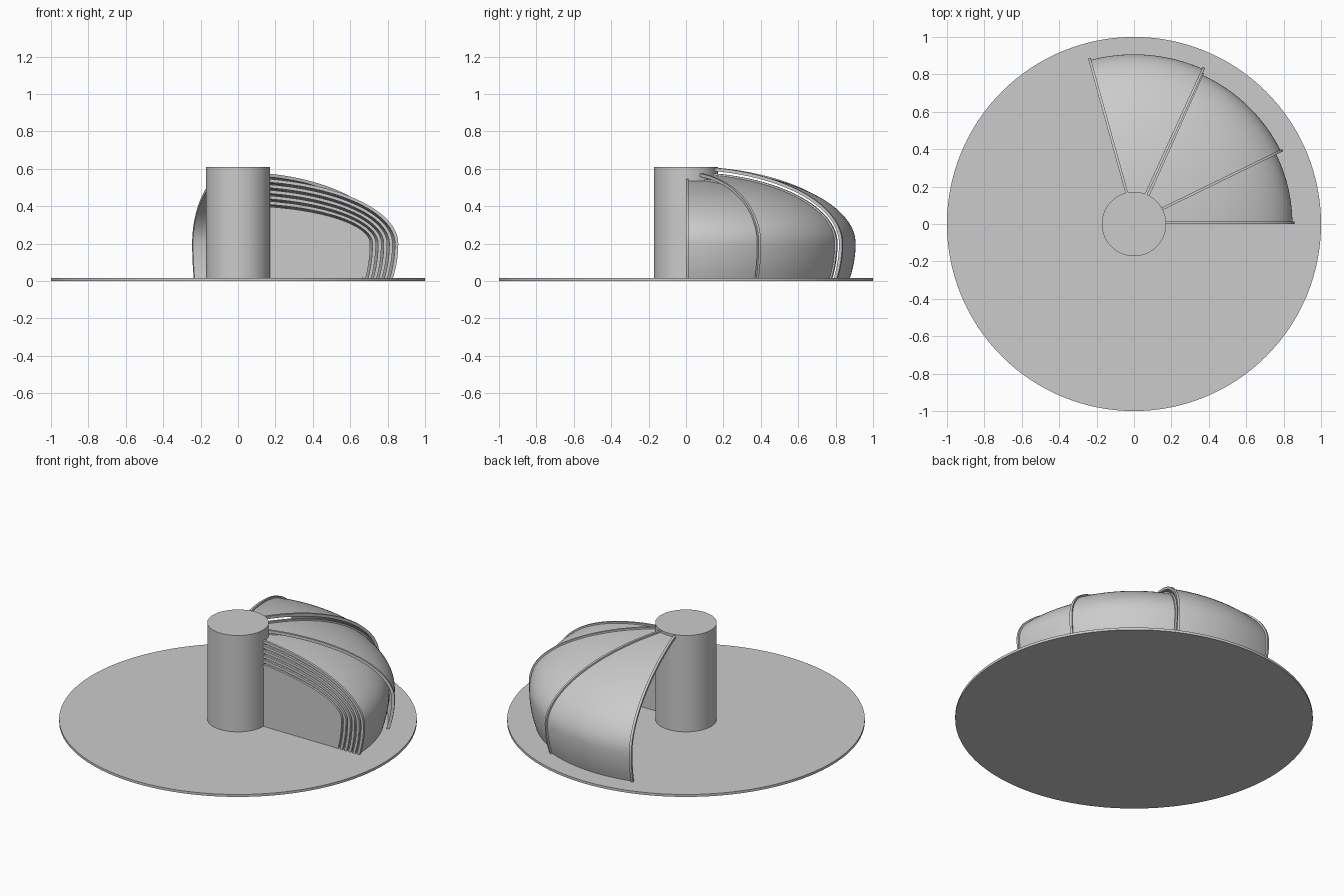
import bpy, bmesh
from math import sin, cos, pi, radians, sqrt, asin
from mathutils import Matrix

if "Cube" in bpy.data.objects:
    bpy.data.objects.remove(bpy.data.objects["Cube"])

FLOOR, POST_R, MID = 0.015, 0.172, 0.2
SPAN = 40


def arc(i, off=0.0, n=28):
    """Outline (r, z) of panel number i from floor to post, offset outward by off."""
    R, H = 0.907 - 0.03 * i + off, 0.402 - 0.03 * i + off
    pts = []
    for k in range(7):
        z = FLOOR + (MID - FLOOR) * k / 7
        pts.append((R * sqrt(1 - ((z - MID) / 0.72) ** 2), z))
    end = asin(0.165 / R)
    for k in range(n + 1):
        t = pi / 2 + (end - pi / 2) * k / n
        pts.append((R * sin(t), MID + H * cos(t)))
    return pts


def loft(bm, rings):
    """Skin a list of closed rings and cap both ends."""
    rings = [[bm.verts.new(p) for p in ring] for ring in rings]
    m = len(rings[0])
    for a, b in zip(rings, rings[1:]):
        for k in range(m):
            j = (k + 1) % m
            bm.faces.new((a[k], a[j], b[j], b[k]))
    # cap the strip-shaped ends with quads
    for ring in (rings[0], rings[-1]):
        for k in range(m // 2 - 1):
            bm.faces.new((ring[k], ring[k + 1], ring[m - 2 - k], ring[m - 1 - k]))


def finish(bm, name):
    bmesh.ops.recalc_face_normals(bm, faces=bm.faces)
    me = bpy.data.meshes.new(name)
    bm.to_mesh(me)
    bm.free()
    ob = bpy.data.objects.new(name, me)
    bpy.context.collection.objects.link(ob)
    bpy.ops.object.select_all(action='DESELECT')
    ob.select_set(True)
    bpy.context.view_layer.objects.active = ob
    bpy.ops.object.shade_smooth_by_angle(angle=radians(30))
    return ob


def cylinder(name, r, z0, z1, sides):
    bm = bmesh.new()
    bmesh.ops.create_cone(bm, cap_ends=True, segments=sides, radius1=r, radius2=r,
                          depth=z1 - z0, matrix=Matrix.Translation((0, 0, (z0 + z1) / 2)))
    return finish(bm, name)


def panel(i, start):
    """Curved dome panel with a raised rib along each radial edge."""
    bm = bmesh.new()
    skin = arc(i) + arc(i, -0.008)[::-1]
    rings = []
    for k in range(21):
        a = radians(start + SPAN * k / 20)
        rings.append([(r * cos(a), r * sin(a), z) for r, z in skin])
    loft(bm, rings)
    rib = arc(i, 0.01) + arc(i, -0.008)[::-1]
    for ang, y0, y1 in ((start, 0, 0.014), (start + SPAN, -0.014, 0)):
        a = radians(ang)
        loft(bm, [[(r * cos(a) - y * sin(a), r * sin(a) + y * cos(a), z) for r, z in rib]
                  for y in (y0, y1)])
    return finish(bm, f"dome_panel_{i + 1}")


# Base disc and centre post
cylinder("base_disc", 1.0, 0.0, FLOOR, 128)
cylinder("centre_post", POST_R, FLOOR, 0.61, 64)

# Eight nested panels: the two largest are swung open, the rest are stacked
for i, start in enumerate([65.5, 26] + [0] * 6):
    panel(i, start)

# Flat end wall closing the smallest panel
bm = bmesh.new()
edge = arc(7, -0.004)
loft(bm, [[(r, y, z) for r, z in edge] + [(0.165, y, z) for r, z in edge[::-1]]
          for y in (0.001, 0.01)])
bmesh.ops.remove_doubles(bm, verts=bm.verts, dist=1e-5)
finish(bm, "end_wall")
